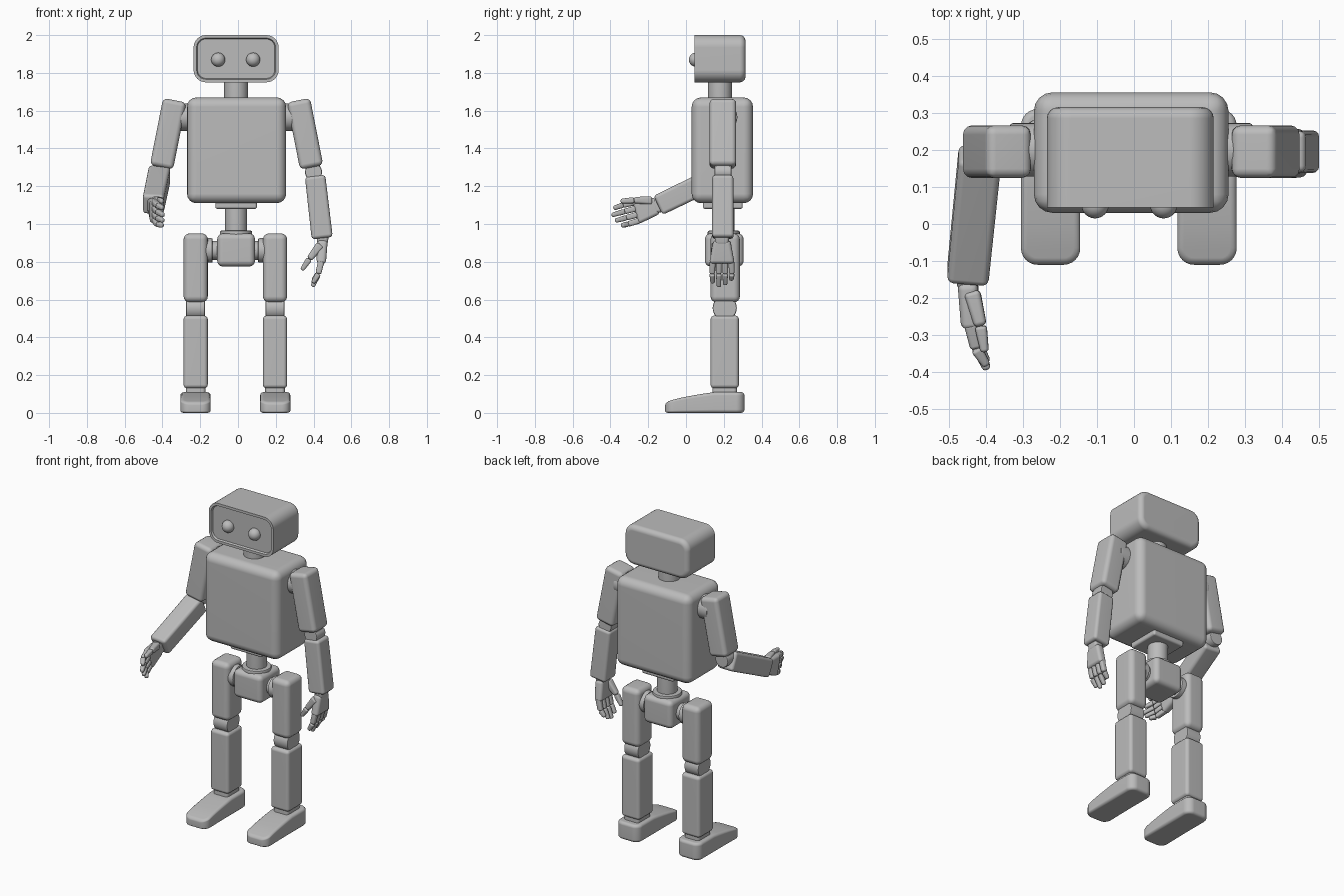
import bpy
import bmesh
from math import radians
from mathutils import Matrix, Vector

cube = bpy.data.objects.get("Cube")
if cube:
    bpy.data.objects.remove(cube, do_unlink=True)

GREY = (0.5, 0.5, 0.5, 1)
metal = bpy.data.materials.new("grey shell")
metal.use_nodes = True
metal.diffuse_color = GREY
metal.node_tree.nodes["Principled BSDF"].inputs["Base Color"].default_value = GREY
Y = Vector((0, 1, 0))


def finish(name, bm, weighted=True):
    """Turn a bmesh into a smooth-shaded object."""
    bmesh.ops.recalc_face_normals(bm, faces=bm.faces[:])
    mesh = bpy.data.meshes.new(name)
    bm.to_mesh(mesh)
    bm.free()
    mesh.materials.append(metal)
    obj = bpy.data.objects.new(name, mesh)
    bpy.context.collection.objects.link(obj)
    bpy.ops.object.select_all(action="DESELECT")
    obj.select_set(True)
    bpy.context.view_layer.objects.active = obj
    bpy.ops.object.shade_smooth_by_angle(angle=radians(40))
    if weighted:
        obj.modifiers.new("clean shading", "WEIGHTED_NORMAL").keep_sharp = True
    return obj


def round_edges(bm, edges, size, segments=4):
    bmesh.ops.bevel(bm, geom=edges, offset=size, segments=segments, profile=0.5,
                    affect="EDGES", clamp_overlap=True)


def box_mesh(low, high):
    low, high = Vector(low), Vector(high)
    bm = bmesh.new()
    bmesh.ops.create_cube(bm, size=1)
    bmesh.ops.scale(bm, vec=high - low, verts=bm.verts)
    bmesh.ops.translate(bm, vec=(low + high) / 2, verts=bm.verts)
    return bm


def block(name, low, high, bevel):
    bm = box_mesh(low, high)
    round_edges(bm, bm.edges[:], bevel)
    return finish(name, bm)


def frame(start, along, side):
    """Matrix with z along a direction and y close to the side direction."""
    z = Vector(along).normalized()
    x = Vector(side).cross(z).normalized()
    matrix = Matrix((x, z.cross(x), z)).transposed().to_4x4()
    matrix.translation = start
    return matrix


def limb(name, start, end, size, end_size=None, bevel=0.025, side=Y):
    """Tapered rounded bar; sizes are (thickness, width along side)."""
    start, end = Vector(start), Vector(end)
    end_size = end_size or size
    length = (end - start).length
    bm = bmesh.new()
    bmesh.ops.create_cube(bm, size=1)
    for v in bm.verts:
        s = end_size if v.co.z > 0 else size
        v.co = Vector((v.co.x * s[0], v.co.y * s[1], (v.co.z + 0.5) * length))
    round_edges(bm, bm.edges[:], bevel, 3)
    bm.transform(frame(start, end - start, side))
    return finish(name, bm)


def rod(name, start, end, radius, bevel=0.008):
    start, end = Vector(start), Vector(end)
    bm = bmesh.new()
    bmesh.ops.create_cone(bm, cap_ends=True, segments=32, radius1=radius,
                          radius2=radius, depth=(end - start).length)
    rims = [e for e in bm.edges if any(len(f.verts) > 4 for f in e.link_faces)]
    round_edges(bm, rims, bevel, 2)
    bm.transform(Matrix.Translation((start + end) / 2)
                 @ (end - start).to_track_quat("Z", "Y").to_matrix().to_4x4())
    return finish(name, bm)


def foot(name, x):
    bm = box_mesh((x - 0.08, -0.11, 0), (x + 0.08, 0.31, 0.11))
    upright = [e for e in bm.edges if abs(e.verts[0].co.z - e.verts[1].co.z) > 0.1]
    round_edges(bm, upright, 0.045, 6)
    caps = [f for f in bm.faces if abs(f.normal.z) > 0.9]
    round_edges(bm, list({e for f in caps for e in f.edges}), 0.018, 3)
    for y in (-0.04, 0, 0.05, 0.1, 0.15):
        bmesh.ops.bisect_plane(bm, geom=bm.verts[:] + bm.edges[:] + bm.faces[:],
                               plane_co=(0, y, 0), plane_no=Y)
    for v in bm.verts:  # slope the instep down to the toe
        t = min(1, max(0, (v.co.y + 0.11) / 0.26))
        v.co.z *= 0.45 + 0.55 * t ** 0.6
    return finish(name, bm)


def hand(label, wrist, along, side, thumb_tip):
    """Palm, four curled fingers and a thumb; local axes are palm, thumb side, reach."""
    m = frame(wrist, along, side)
    thumb_side = m.to_3x3() @ Y
    inward = 1 if m.to_3x3().col[0].x * wrist[0] < 0 else -1

    def at(n, w, a):
        return m @ Vector((n * inward, w, a))

    def part(name, p, q, size, end_size, bevel):
        limb(f"{label}_{name}", at(*p), at(*q), size, end_size, bevel, thumb_side)

    part("wrist", (0, 0, -0.03), (0, 0, 0.03), (0.065, 0.08), (0.055, 0.07), 0.015)
    part("palm", (0, 0, 0.005), (0, 0, 0.13), (0.055, 0.09), (0.05, 0.135), 0.018)
    for i, reach in enumerate((0.22, 0.245, 0.255, 0.235)):
        w = -0.05 + i * 0.033
        knuckle, joint, tip = (0, w, 0.115), (0.012, w * 1.05, 0.185), (0.038, w, reach)
        part(f"finger_{i + 1}_base", knuckle, joint, (0.034, 0.031), (0.031, 0.029), 0.01)
        part(f"finger_{i + 1}_tip", joint, tip, (0.031, 0.029), (0.022, 0.023), 0.009)
    joint = Vector((0.02, 0.045, 0.035)).lerp(Vector(thumb_tip), 0.55)
    part("thumb_base", (0.01, 0.035, 0.03), joint, (0.045, 0.045), (0.033, 0.033), 0.012)
    part("thumb_tip", joint, thumb_tip, (0.033, 0.033), (0.022, 0.024), 0.009)


# Head: rounded case with a rimmed, slightly recessed face
bm = box_mesh((-0.235, 0.045, 1.75), (0.215, 0.315, 2.0))
round_edges(bm, [e for e in bm.edges
                 if abs(e.verts[0].co.y - e.verts[1].co.y) > 0.1], 0.065, 8)
back = max(bm.faces, key=lambda f: f.calc_center_median().y)
round_edges(bm, list(back.edges), 0.03)
front = min(bm.faces, key=lambda f: f.calc_center_median().y)
bmesh.ops.inset_region(bm, faces=[front], thickness=0.016)
bmesh.ops.inset_region(bm, faces=[front], thickness=0.005, depth=-0.012)
finish("head", bm)

for label, x in (("right", -0.105), ("left", 0.08)):
    bm = bmesh.new()
    bmesh.ops.create_uvsphere(bm, u_segments=24, v_segments=16, radius=0.037,
                              matrix=Matrix.Translation((x, 0.052, 1.87)))
    finish(f"{label}_eye", bm, weighted=False)

# Trunk
rod("neck", (-0.01, 0.18, 1.64), (-0.01, 0.18, 1.78), 0.063)
block("torso", (-0.27, 0.03, 1.11), (0.255, 0.355, 1.67), 0.05)
block("torso_base", (-0.12, 0.09, 1.08), (0.1, 0.3, 1.14), 0.012)
rod("waist", (-0.01, 0.2, 0.93), (-0.01, 0.2, 1.1), 0.058)
rod("waist_collar", (-0.01, 0.2, 0.93), (-0.01, 0.2, 0.965), 0.085)
block("pelvis", (-0.11, 0.1, 0.775), (0.09, 0.305, 0.95), 0.03)
rod("hip_axle", (-0.2, 0.205, 0.86), (0.18, 0.205, 0.86), 0.05)

# Legs
for label, sign, x in (("right", -1, -0.224), ("left", 1, 0.196)):
    rod(f"{label}_hip_disc", (x - sign * 0.09, 0.205, 0.86), (x, 0.205, 0.86), 0.065)
    block(f"{label}_thigh", (x - 0.064, 0.13, 0.585), (x + 0.064, 0.285, 0.95), 0.032)
    rod(f"{label}_knee", (x - 0.05, 0.205, 0.555), (x + 0.05, 0.205, 0.555), 0.064)
    block(f"{label}_shin", (x - 0.064, 0.13, 0.13), (x + 0.064, 0.28, 0.515), 0.02)
    block(f"{label}_ankle", (x - 0.052, 0.14, 0.07), (x + 0.052, 0.27, 0.15), 0.018)
    foot(f"{label}_foot", x + sign * 0.001)

# Arms: the left hangs down, the right reaches forward
UPPER = (0.125, 0.142)
for label, sign, shoulder, elbow in (("right", -1, -0.335, -0.405), ("left", 1, 0.32, 0.39)):
    rod(f"{label}_shoulder", (sign * 0.22, 0.2, 1.565), (shoulder, 0.2, 1.565), 0.072)
    limb(f"{label}_upper_arm", (shoulder, 0.195, 1.655), (elbow, 0.195, 1.3), UPPER)
    limb(f"{label}_elbow_link", (elbow, 0.195, 1.33), (elbow + sign * 0.015, 0.195, 1.25),
         (0.08, 0.085), bevel=0.015)
    rod(f"{label}_elbow", (elbow + sign * 0.01, 0.15, 1.275),
        (elbow + sign * 0.01, 0.24, 1.275), 0.045)

limb("left_forearm", (0.408, 0.195, 1.255), (0.446, 0.195, 0.925), (0.108, 0.112),
     (0.112, 0.115), 0.018)
hand("left", (0.448, 0.19, 0.92), (-0.06, 0, -1), (0, -1, 0), (0.1, 0.035, 0.17))

limb("right_forearm", (-0.415, 0.19, 1.262), (-0.449, -0.145, 1.1), (0.115, 0.115),
     (0.112, 0.112), 0.018, (0, -0.43, 0.9))
hand("right", (-0.449, -0.145, 1.098), (0.06, -0.95, -0.26), (0, -0.26, 0.95),
     (0.035, 0.075, 0.19))
